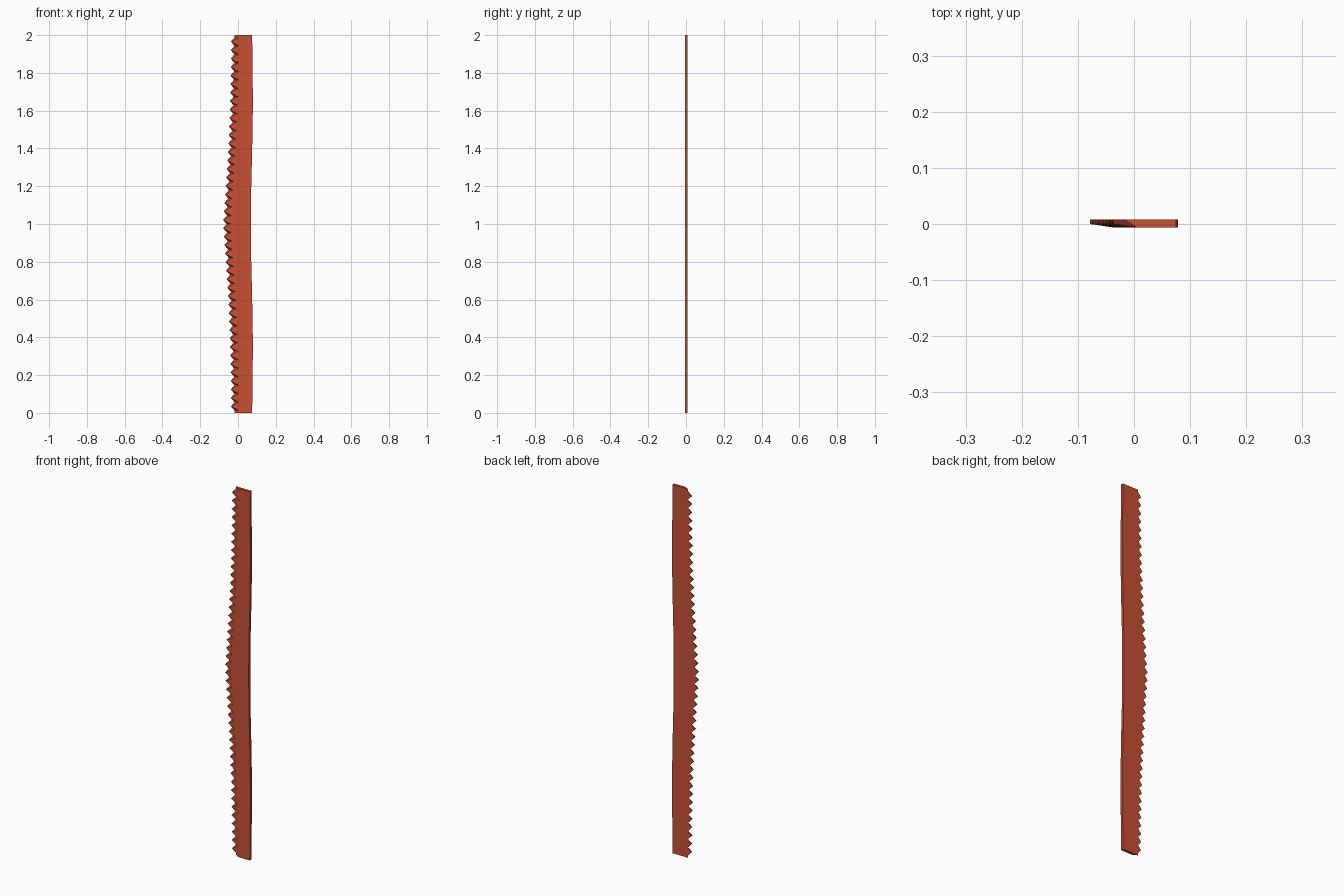
import bpy, bmesh

if "Cube" in bpy.data.objects:
    bpy.data.objects.remove(bpy.data.objects["Cube"])

TEETH = 44
END = 0.012            # plain strip at each end
BACK, FRONT, TIP = 0.008, -0.006, 0.0   # y levels: back, front, thin tooth front

# outline by distance from the middle of the blade: (distance, x)
TIPS = [(0, -0.08), (0.1, -0.073), (0.2, -0.066), (0.4, -0.053),
        (0.6, -0.044), (0.8, -0.039), (1, -0.037)]
SPINE = [(0, 0.068), (0.2, 0.07), (0.35, 0.074), (0.5, 0.077),
         (0.65, 0.079), (0.8, 0.077), (1, 0.075)]


def curve(points, z):
    d = abs(z - 1)
    for (a, xa), (b, xb) in zip(points, points[1:]):
        if d <= b:
            return xa + (xb - xa) * (d - a) / (b - a)
    return points[-1][1]


bm = bmesh.new()


def row(z):
    # blade section at a gullet: back and front gullet, front and back spine
    t, s = curve(TIPS, z), curve(SPINE, z)
    return [bm.verts.new(p) for p in ((t + 0.019, BACK, z), (t + 0.042, FRONT, z),
                                      (s, FRONT, z), (s, BACK, z))]


pitch = (2 - 2 * END) / TEETH
levels = [END + i * pitch for i in range(TEETH + 1)]
rows = [row(z) for z in [0] + levels + [2]]
bm.faces.new(rows[0])
bm.faces.new(rows[-1])

for i, (a, b) in enumerate(zip(rows, rows[1:])):
    bm.faces.new((a[1], a[2], b[2], b[1]))
    bm.faces.new((a[2], a[3], b[3], b[2]))
    if 0 < i <= TEETH:
        # one bevelled tooth between two gullets
        z = levels[i - 1] + pitch / 2
        t = curve(TIPS, z)
        tb = bm.verts.new((t, BACK, z))
        tf = bm.verts.new((t, TIP, z))
        bm.faces.new((tf, a[1], b[1]))
        bm.faces.new((tf, tb, a[0], a[1]))
        bm.faces.new((tb, tf, b[1], b[0]))
        bm.faces.new((tb, b[0], a[0]))
    else:
        bm.faces.new((a[0], a[1], b[1], b[0]))
    bm.faces.new((a[0], b[0], b[3], a[3]))

bmesh.ops.recalc_face_normals(bm, faces=bm.faces)
mesh = bpy.data.meshes.new("saw_blade")
bm.to_mesh(mesh)
bm.free()
blade = bpy.data.objects.new("saw_blade", mesh)
bpy.context.collection.objects.link(blade)

mat = bpy.data.materials.new("red_paint")
mat.diffuse_color = (0.58, 0.08, 0.035, 1)
mat.use_nodes = True
mat.node_tree.nodes["Principled BSDF"].inputs["Base Color"].default_value = mat.diffuse_color
mesh.materials.append(mat)
